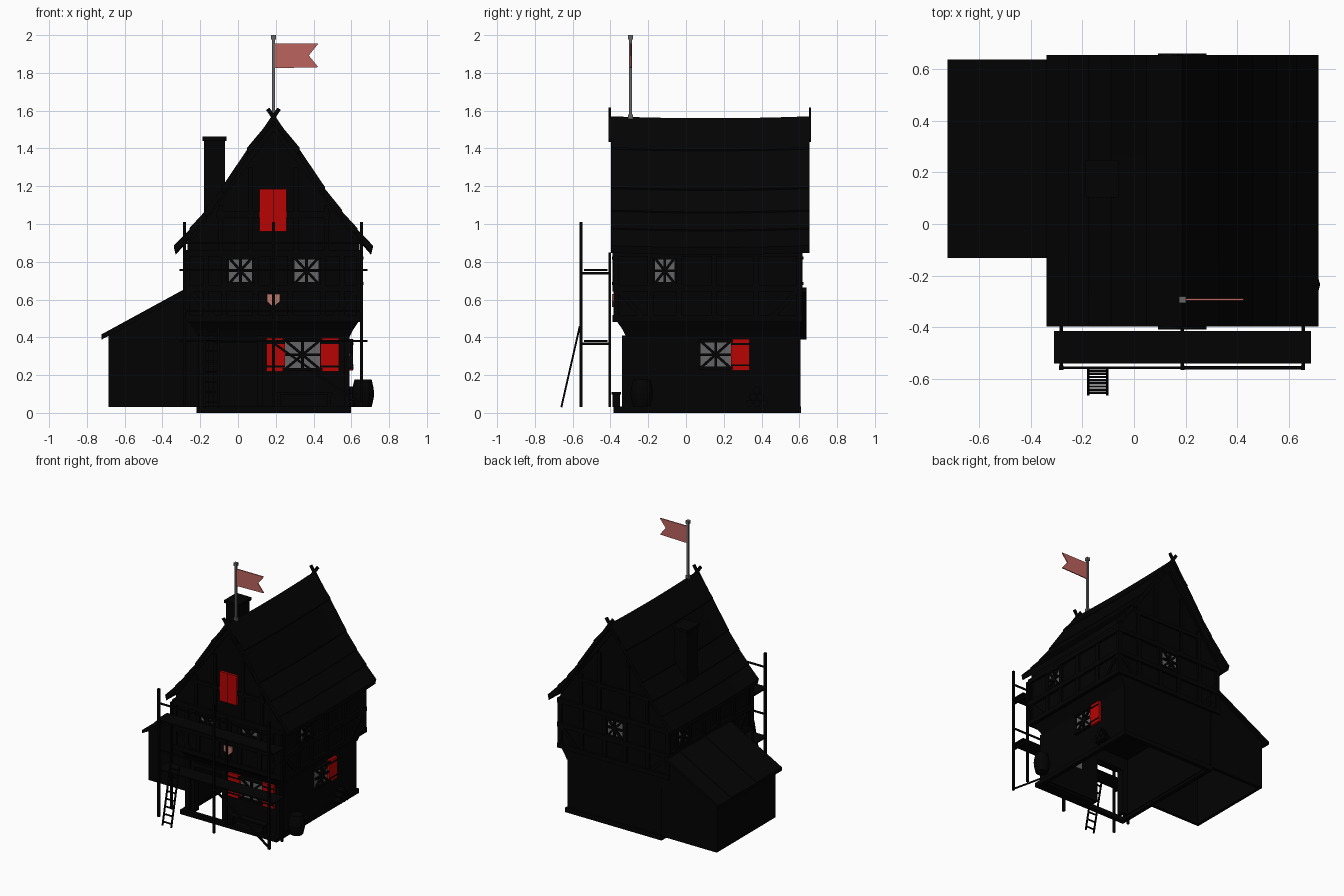
import bpy, bmesh, math
from mathutils import Vector

if "Cube" in bpy.data.objects:
    bpy.data.objects.remove(bpy.data.objects["Cube"], do_unlink=True)


def material(name, colour):
    m = bpy.data.materials.new(name)
    m.use_nodes = True
    m.diffuse_color = (*colour, 1)
    bsdf = m.node_tree.nodes["Principled BSDF"]
    bsdf.inputs["Base Color"].default_value = (*colour, 1)
    bsdf.inputs["Roughness"].default_value = 0.9
    return m


BLACK = material("soot black", (0.0008, 0.0008, 0.0008))
RED = material("shutter red", (0.48, 0.001, 0.001))
PINK = material("faded red cloth", (0.5, 0.125, 0.11))
SHIELD = material("pale shield", (0.5, 0.19, 0.15))
GREY = material("pane grey", (0.13, 0.13, 0.135))


def finish(name, bm, mat):
    bmesh.ops.recalc_face_normals(bm, faces=bm.faces)
    mesh = bpy.data.meshes.new(name)
    bm.to_mesh(mesh)
    bm.free()
    mesh.materials.append(mat)
    ob = bpy.data.objects.new(name, mesh)
    bpy.context.collection.objects.link(ob)
    return ob


def prism(name, outline, a, b, place, mat=BLACK):
    """Extrude a 2D outline from depth a to b; place maps (u, depth, z) to space."""
    bm = bmesh.new()
    low = [bm.verts.new(place(u, a, z)) for u, z in outline]
    high = [bm.verts.new(place(u, b, z)) for u, z in outline]
    bm.faces.new(low)
    bm.faces.new(high[::-1])
    n = len(outline)
    for i in range(n):
        j = (i + 1) % n
        bm.faces.new((low[i], low[j], high[j], high[i]))
    return finish(name, bm, mat)


def rect(u0, u1, z0, z1):
    return [(u0, z0), (u1, z0), (u1, z1), (u0, z1)]


def along_y(u, d, z):
    return (u, d, z)


def box(name, x, y, z, mat=BLACK):
    return prism(name, rect(*x, *z), *y, along_y, mat)


def strip(a, b, w):
    """Outline of a straight timber between two 2D points."""
    a, b = Vector(a), Vector(b)
    d = (b - a).normalized() * w / 2
    s = Vector((-d.y, d.x))
    return [tuple(p) for p in (a + s, b + s, b - s, a - s)]


def beam(name, a, b, w, mat=BLACK):
    a, b = Vector(a), Vector(b)
    bm = bmesh.new()
    bmesh.ops.create_cube(bm, size=1)
    bmesh.ops.scale(bm, vec=(w, w, (b - a).length), verts=bm.verts)
    bmesh.ops.rotate(bm, matrix=(b - a).to_track_quat('Z', 'Y').to_matrix(), verts=bm.verts)
    bmesh.ops.translate(bm, vec=(a + b) / 2, verts=bm.verts)
    return finish(name, bm, mat)


def wall(side, base):
    """Wall frame: u runs along the wall, n points outwards."""
    return {"front": lambda u, n, z: (u, base - n, z),
            "back": lambda u, n, z: (u, base + n, z),
            "left": lambda u, n, z: (base + n, u, z),
            "right": lambda u, n, z: (base - n, u, z)}[side]


CX = 0.1875   # ridge line
L, R, F, B = -0.268, 0.643, -0.37, 0.60      # upper storey walls
GL, GR, GF, GB = -0.21, 0.59, -0.315, 0.595  # ground storey walls
D0, D1, DZ = -0.13, 0.1, 0.37                # open doorway
SLOPE = [(0, 1.57), (0.135, 1.4), (0.27, 1.19), (0.36, 1.07), (0.44, 0.975), (0.523, 0.882)]

# Ground storey: an open shell with a doorway, on a sill ring
prism("front_wall", [(GL, 0.02), (D0, 0.02), (D0, DZ), (D1, DZ), (D1, 0.02), (GR, 0.02), (GR, 0.47), (GL, 0.47)],
      GF, GF + 0.03, along_y)
box("back_wall", (GL, GR), (GB - 0.03, GB), (0.02, 0.47))
box("right_side_wall", (GL, GL + 0.03), (GF, GB), (0.02, 0.47))
box("left_side_wall", (GR - 0.03, GR), (GF, GB), (0.02, 0.47))
for x in (-0.22, 0.565):
    box("side_sill", (x, x + 0.032), (-0.385, 0.61), (0, 0.035))
for y in (-0.385, 0.578):
    box("cross_sill", (-0.22, 0.597), (y, y + 0.032), (0, 0.035))
box("front_terrace", (D1 + 0.02, 0.58), (-0.37, GF + 0.02), (0.005, 0.03))
ground_front = wall("front", GF)
for u in (GL + .015, D0 - .015, D1 + .015, GR - .015):
    prism("ground_post", strip((u, 0.02), (u, 0.41), 0.03), 0, 0.024, ground_front)
prism("door_lintel", rect(D0 - .03, D1 + .03, DZ, DZ + .03), 0, 0.024, ground_front)

# Upper storey follows the underside of the roof
half = [(d, z - 0.025) for d, z in SLOPE[:-1]]
prism("upper_storey", [(L, 0.48), (R, 0.48), (R, 0.92)] + [(CX + d, z) for d, z in half[::-1]]
      + [(CX - d, z) for d, z in half[1:]] + [(L, 0.92)], F, B, along_y)

# Flared jetty beneath the upper storey
bm = bmesh.new()
rings = [[bm.verts.new(p) for p in ((x0, y0, z), (x1, y0, z), (x1, B, z), (x0, B, z))]
         for x0, x1, y0, z in ((GL, GR, GF, 0.4), (GL - .02, GR + .02, GF - .02, 0.44), (L, R, F, 0.49))]
for lo, hi in zip(rings, rings[1:]):
    for i in range(4):
        j = (i + 1) % 4
        bm.faces.new((lo[i], lo[j], hi[j], hi[i]))
finish("jetty", bm, BLACK)

# Timber framing on the upper walls, studs set clear of the windows
for side, base, lo, hi, studs in (("front", F, L, R, (-0.17, -0.073, 0.093, CX, 0.277, 0.448, 0.55)),
                                  ("back", B, L, R, (-0.1, 0.092, 0.263, 0.46)),
                                  ("left", R, F, B, (-0.188, -0.037, 0.15, 0.37)),
                                  ("right", L, F, B, (-0.19, 0, 0.18, 0.347, 0.503))):
    place = wall(side, base)
    for z in (0.5, 0.66, 0.845):
        prism(side + "_rail", strip((lo - .018, z), (hi + .018, z), 0.035), 0, 0.018, place)
    for u in (lo, *studs, hi):
        prism(side + "_stud", strip((u, 0.49), (u, 0.86), 0.03), 0, 0.013, place)
    for s, u in ((1, lo), (-1, hi)):
        prism(side + "_brace", strip((u, 0.66), (u + s * 0.15, 0.5), 0.025), 0, 0.011, place)
    if side in ("front", "back"):
        prism(side + "_collar", strip((CX - .3, 1.05), (CX + .3, 1.05), 0.03), 0, 0.013, place)
        for s in (-1, 1):
            prism(side + "_rafter", strip((CX + s * .45, 0.92), (CX, 1.52), 0.035), 0, 0.015, place)
            for d, top in ((0.12, 1.3), (0.28, 1.1)):
                prism(side + "_gable_stud", strip((CX + s * d, 0.86), (CX + s * d, top), 0.025), 0, 0.012, place)

# Roof: overlapping tiers on each slope, with a sagging ridge
Y0, Y1, CUTS = -0.398, 0.655, 8
for s in (-1, 1):
    for (d0, z0), (d1, z1) in zip(SLOPE, SLOPE[1:]):
        bm = bmesh.new()
        rows = []
        for i in range(CUTS + 1):
            t = i / CUTS
            sag = 0.01 * (1 - (2 * t - 1) ** 2)
            section = [(d0, z0), (d1 + .004, z1 + .004), (d1 - .006, z1 - .035), (d0, z0 - .04)]
            rows.append([bm.verts.new((CX + s * d, Y0 + (Y1 - Y0) * t, z - sag)) for d, z in section])
        for a, b in zip(rows, rows[1:]):
            for i in range(4):
                j = (i + 1) % 4
                bm.faces.new((a[i], a[j], b[j], b[i]))
        bm.faces.new(rows[0])
        bm.faces.new(rows[-1])
        finish("roof_tier", bm, BLACK)
    for y in (-0.409, 0.65):
        prism("crossed_gable_board", strip((CX + s * .085, 1.44), (CX - s * .03, 1.61), 0.022),
              y, y + 0.011, along_y)

# Chimney
box("chimney", (-0.18, -0.07), (0.11, 0.24), (0.9, 1.45))
box("chimney_cap", (-0.188, -0.06), (0.102, 0.248), (1.44, 1.462))

# Lean-to shell with sheeted roof
for y in (-0.105, 0.58):
    prism("lean_to_end", [(-0.685, 0.03), (GL, 0.03), (GL, 0.65), (-0.262, 0.65), (-0.685, 0.42)], y, y + 0.025, along_y)
box("lean_to_side", (-0.685, -0.66), (-0.105, 0.605), (0.03, 0.42))
for i in range(5):
    y = -0.132 + i * 0.1535
    lift = 0.004 * (i % 2)
    prism("lean_to_sheet", [(-0.722, 0.388 + lift), (-0.26, 0.64 + lift), (-0.26, 0.664 + lift),
                            (-0.722, 0.412 + lift)], y, y + 0.155, along_y)


# Windows: panes through the wall with crossed lattice, frames and shutters
def window(place, u0, u1, z0, z1, shutters=()):
    prism("window_pane", rect(u0, u1, z0, z1), -0.034, 0.004, place, GREY)
    um, zm = (u0 + u1) / 2, (z0 + z1) / 2
    for a, b in (((u0, z0), (u1, z1)), ((u0, z1), (u1, z0)), ((um, z0), (um, z1)), ((u0, zm), (u1, zm))):
        prism("window_lattice", strip(a, b, 0.014), 0.004, 0.018, place)
    for z in (z0, z1):
        prism("window_frame", rect(u0 - .012, u1 + .012, z - .008, z + .008), 0, 0.022, place)
    for u in shutters:
        prism("shutter", rect(u, u + 0.098, z0 - .012, z1 + .012), 0, 0.018, place, RED)
        for z in (z0 + .015, z1 - .015):
            prism("shutter_strap", rect(u, u + 0.098, z - .005, z + .005), 0.018, 0.021, place)


front = wall("front", F)
window(front, -0.047, 0.073, 0.685, 0.82)
window(front, 0.3, 0.425, 0.685, 0.82)
window(wall("back", B), 0.115, 0.24, 0.685, 0.82)
window(wall("left", R), -0.165, -0.06, 0.685, 0.82)
window(wall("right", L), 0.37, 0.48, 0.69, 0.82)
window(ground_front, 0.248, 0.435, 0.23, 0.385, (0.15, 0.437))
window(wall("left", GR), 0.077, 0.237, 0.237, 0.38, (0.237,))

# Attic doors with a cover strip
for u0, u1 in ((0.113, 0.185), (0.188, 0.257)):
    prism("attic_door", rect(u0, u1, 0.96, 1.185), 0, 0.018, front, RED)
prism("attic_door_strip", rect(0.184, 0.189, 0.96, 1.185), 0, 0.022, front)

# Hanging shield
prism("shield", [(0.153, 0.63), (0.153, 0.59), (0.187, 0.56), (0.222, 0.59), (0.222, 0.63)], 0.01, 0.022, front, SHIELD)

# Scaffold
for x in (-0.282, 0.1875, 0.655):
    beam("scaffold_front_post", (x, -0.557, 0.03), (x, -0.557, 1.01), 0.016)
    beam("scaffold_back_post", (x, -0.403, 0.03), (x, -0.403, 0.85), 0.014)
    for z in (0.74, 0.365):
        beam("scaffold_bearer", (x, -0.557, z), (x, -0.403, z), 0.013)
for z in (0.757, 0.381):
    box("scaffold_deck", (-0.31, 0.685), (-0.54, -0.415), (z - .005, z + .006))
for z in (0.9, 0.54):
    beam("scaffold_rail", (-0.282, -0.557, z), (0.655, -0.557, z), 0.011)
beam("scaffold_brace", (0.655, -0.557, 0.04), (0.1875, -0.557, 0.37), 0.012)

# Ladder
for x in (-0.178, -0.104):
    beam("ladder_rail", (x, -0.66, 0.03), (x, -0.562, 0.46), 0.01)
for i in range(8):
    t = (i + 0.5) / 8
    y, z = -0.66 + 0.098 * t, 0.03 + 0.43 * t
    beam("ladder_rung", (-0.178, y, z), (-0.104, y, z), 0.009)

# Barrel
bm = bmesh.new()
rings = []
for r, z in ((0.045, 0.03), (0.056, 0.075), (0.059, 0.105), (0.054, 0.14), (0.045, 0.178)):
    rings.append([bm.verts.new((0.662 + r * math.cos(a * math.pi / 6), -0.235 + r * math.sin(a * math.pi / 6), z))
                  for a in range(12)])
for lo, hi in zip(rings, rings[1:]):
    for i in range(12):
        j = (i + 1) % 12
        bm.faces.new((lo[i], lo[j], hi[j], hi[i]))
bm.faces.new(rings[0])
bm.faces.new(rings[-1])
finish("barrel", bm, BLACK)

# Bench and log pile
box("bench_seat", (0.2, 0.5), (-0.395, -0.345), (0.098, 0.11))
for x in (0.21, 0.475):
    box("bench_leg", (x, x + 0.015), (-0.39, -0.35), (0.03, 0.1))
for row in range(3):
    for i in range(3 - row):
        y, z = 0.335 + 0.04 * i + 0.02 * row, 0.05 + 0.035 * row
        prism("log", [(y + .02 * math.cos(a * math.pi / 4), z + .02 * math.sin(a * math.pi / 4)) for a in range(8)],
              0, 0.05, wall("left", GR))

# Flag and pole
beam("flag_pole", (CX, -0.293, 1.55), (CX, -0.293, 1.99), 0.016, GREY)
for z in (1.568, 1.988):
    box("pole_knob", (CX - .013, CX + .013), (-0.306, -0.28), (z - .012, z + .012), GREY)
prism("flag", [(0.195, 1.825), (0.425, 1.83), (0.375, 1.892), (0.425, 1.955), (0.195, 1.955)],
      -0.297, -0.289, along_y, PINK)
